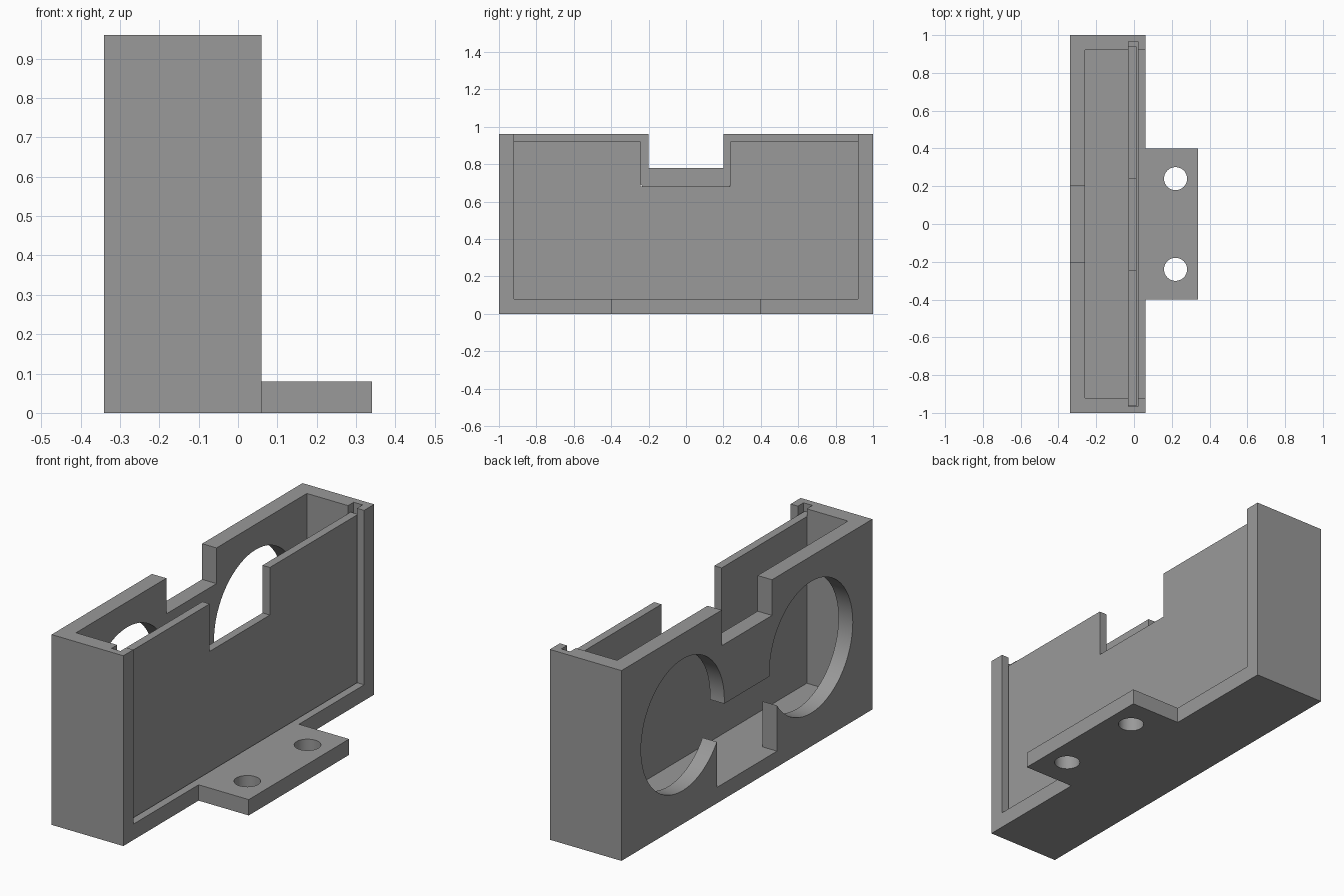
import bpy, bmesh, math
from mathutils import Matrix

if "Cube" in bpy.data.objects:
    bpy.data.objects.remove(bpy.data.objects["Cube"])

grey = bpy.data.materials.new("plain grey")
grey.diffuse_color = (0.32, 0.32, 0.32, 1)
grey.use_nodes = True
grey.node_tree.nodes["Principled BSDF"].inputs["Base Color"].default_value = grey.diffuse_color


def finish(name, bm):
    mesh = bpy.data.meshes.new(name)
    bm.to_mesh(mesh)
    bm.free()
    mesh.materials.append(grey)
    obj = bpy.data.objects.new(name, mesh)
    bpy.context.collection.objects.link(obj)
    return obj


def box(name, x, y, z):
    """Box from (min, max) ranges."""
    bm = bmesh.new()
    bmesh.ops.create_cube(bm, size=1)
    for v in bm.verts:
        for i, (lo, hi) in enumerate((x, y, z)):
            v.co[i] = lo if v.co[i] < 0 else hi
    return finish(name, bm)


def cylinder(name, radius, depth, centre, axis, sides):
    bm = bmesh.new()
    bmesh.ops.create_cone(bm, cap_ends=True, segments=sides,
                          radius1=radius, radius2=radius, depth=depth)
    if axis == 'X':
        bmesh.ops.rotate(bm, verts=bm.verts, matrix=Matrix.Rotation(math.pi / 2, 3, 'Y'))
    bmesh.ops.translate(bm, verts=bm.verts, vec=centre)
    return finish(name, bm)


def combine(target, tool, operation='DIFFERENCE'):
    """Apply a boolean and discard the tool."""
    mod = target.modifiers.new("combine", 'BOOLEAN')
    mod.operation = operation
    mod.solver = 'EXACT'
    mod.object = tool
    bpy.context.view_layer.objects.active = target
    bpy.ops.object.modifier_apply(modifier=mod.name)
    bpy.data.objects.remove(tool, do_unlink=True)


# Housing: block with mounting tab, hollowed from the top and the +x side
housing = box("housing", (-0.34, 0.06), (-1, 1), (0, 0.96))
combine(housing, box("tab", (0.0, 0.34), (-0.4, 0.4), (0, 0.08)), 'UNION')
combine(housing, box("cavity", (-0.26, 0.5), (-0.92, 0.92), (0.08, 1.2)))

# Groove that holds the sliding panel
combine(housing, box("groove", (-0.03, 0.02), (-0.965, 0.965), (0.04, 1.2)))

# Wall openings: top notch, two round windows, slot joining them
combine(housing, box("notch", (-0.5, -0.2), (-0.2, 0.2), (0.78, 1.2)))
combine(housing, box("slot", (-0.5, -0.2), (-0.24, 0.24), (0.08, 0.48)))
for side in (-1, 1):
    combine(housing, cylinder("window", 0.332, 0.3, (-0.35, side * 0.512, 0.5), 'X', 64))
    combine(housing, cylinder("screw_hole", 0.061, 0.3, (0.22, side * 0.24, 0.04), 'Z', 48))

# Sliding panel with its own notch
panel = box("sliding_panel", (-0.029, 0.012), (-0.963, 0.94), (0.041, 0.92))
combine(panel, box("panel_notch", (-0.2, 0.2), (-0.243, 0.237), (0.68, 1.2)))

# Smooth the round walls, keep the corners crisp
for obj in (housing, panel):
    bpy.ops.object.select_all(action='DESELECT')
    obj.select_set(True)
    bpy.context.view_layer.objects.active = obj
    bpy.ops.object.shade_smooth_by_angle(angle=math.radians(30))
